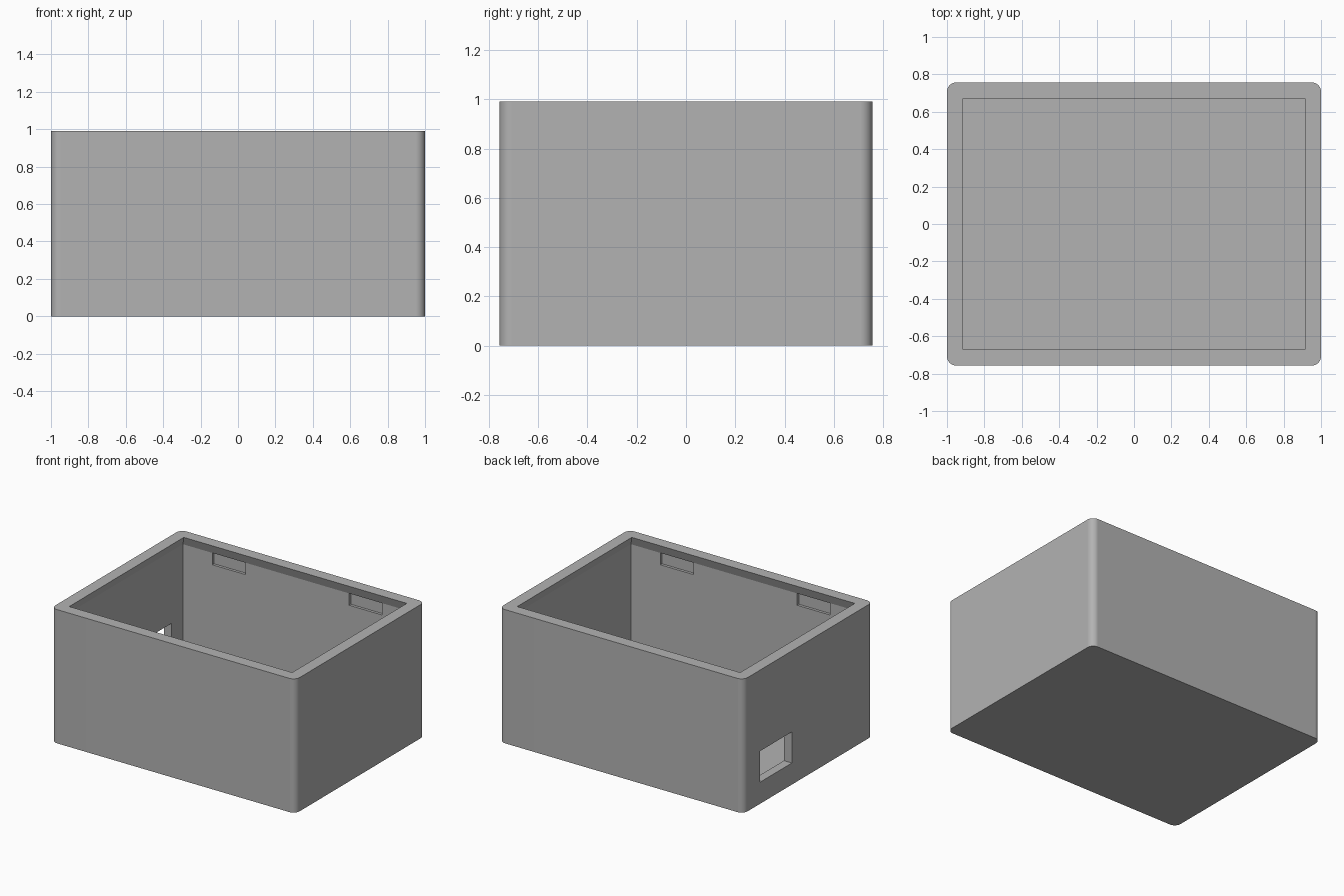
import bpy, bmesh

if "Cube" in bpy.data.objects:
    bpy.data.objects.remove(bpy.data.objects["Cube"], do_unlink=True)

HALF_X, HALF_Y, HEIGHT = 1.0, 0.757, 0.99
FLOOR, WALL, LIP = 0.07, 0.065, 0.065

mat = bpy.data.materials.new("plain grey")
mat.use_nodes = True
grey = (0.45, 0.45, 0.45, 1)
mat.diffuse_color = grey
mat.node_tree.nodes["Principled BSDF"].inputs["Base Color"].default_value = grey


def loft(name, levels, corner=0.0):
    """Solid lofted through rectangles given as (x0, x1, y0, y1, z)."""
    bm = bmesh.new()
    rings = [[bm.verts.new(p) for p in ((x0, y0, z), (x1, y0, z), (x1, y1, z), (x0, y1, z))]
             for x0, x1, y0, y1, z in levels]
    bm.faces.new(rings[0][::-1])
    bm.faces.new(rings[-1])
    for low, high in zip(rings, rings[1:]):
        for i in range(4):
            j = (i + 1) % 4
            bm.faces.new((low[i], low[j], high[j], high[i]))
    if corner:
        upright = [e for e in bm.edges if abs(e.verts[0].co.z - e.verts[1].co.z) > 0.1]
        bmesh.ops.bevel(bm, geom=upright, offset=corner, segments=8, profile=0.5, affect='EDGES')
    bmesh.ops.recalc_face_normals(bm, faces=bm.faces)
    mesh = bpy.data.meshes.new(name)
    bm.to_mesh(mesh)
    bm.free()
    mesh.materials.append(mat)
    obj = bpy.data.objects.new(name, mesh)
    bpy.context.collection.objects.link(obj)
    return obj


def block(name, x0, x1, y0, y1, z0, z1):
    return loft(name, [(x0, x1, y0, y1, z0), (x0, x1, y0, y1, z1)])


def cut(target, cutter):
    mod = target.modifiers.new("cut", 'BOOLEAN')
    mod.operation, mod.solver, mod.object = 'DIFFERENCE', 'EXACT', cutter
    bpy.context.view_layer.objects.active = target
    bpy.ops.object.modifier_apply(modifier=mod.name)
    bpy.data.objects.remove(cutter, do_unlink=True)


# Outer body with rounded upright corners
body = loft("box_body", [(-HALF_X, HALF_X, -HALF_Y, HALF_Y, z) for z in (0, HEIGHT)], corner=0.05)

# Cavity, narrowing towards the rim to leave an overhanging lip
levels = []
for z, inset in ((FLOOR, WALL), (HEIGHT - LIP, WALL), (HEIGHT + LIP, WALL + 0.044)):
    x, y = HALF_X - inset, HALF_Y - inset
    levels.append((-x, x, -y, y, z))
cut(body, loft("cavity_cutter", levels))

# Shallow catch slots under the lip, two in each long wall
inner_y = HALF_Y - WALL
for sx in (-1, 1):
    for sy in (-1, 1):
        y0, y1 = sorted((sy * (inner_y - 0.03), sy * (inner_y + 0.02)))
        cut(body, block("slot_cutter", sx * 0.56 - 0.135, sx * 0.56 + 0.135, y0, y1,
                        HEIGHT - LIP - 0.088, HEIGHT - LIP))

# Port opening through the right wall
cut(body, block("port_cutter", -1.1, -0.85, 0.19, 0.56, 0.16, 0.39))

# Smooth corners, crisp edges and even flat walls
bpy.ops.object.select_all(action='DESELECT')
body.select_set(True)
bpy.context.view_layer.objects.active = body
bpy.ops.object.shade_smooth_by_angle(angle=0.3)
normals = body.modifiers.new("even_normals", 'WEIGHTED_NORMAL')
normals.keep_sharp = True
